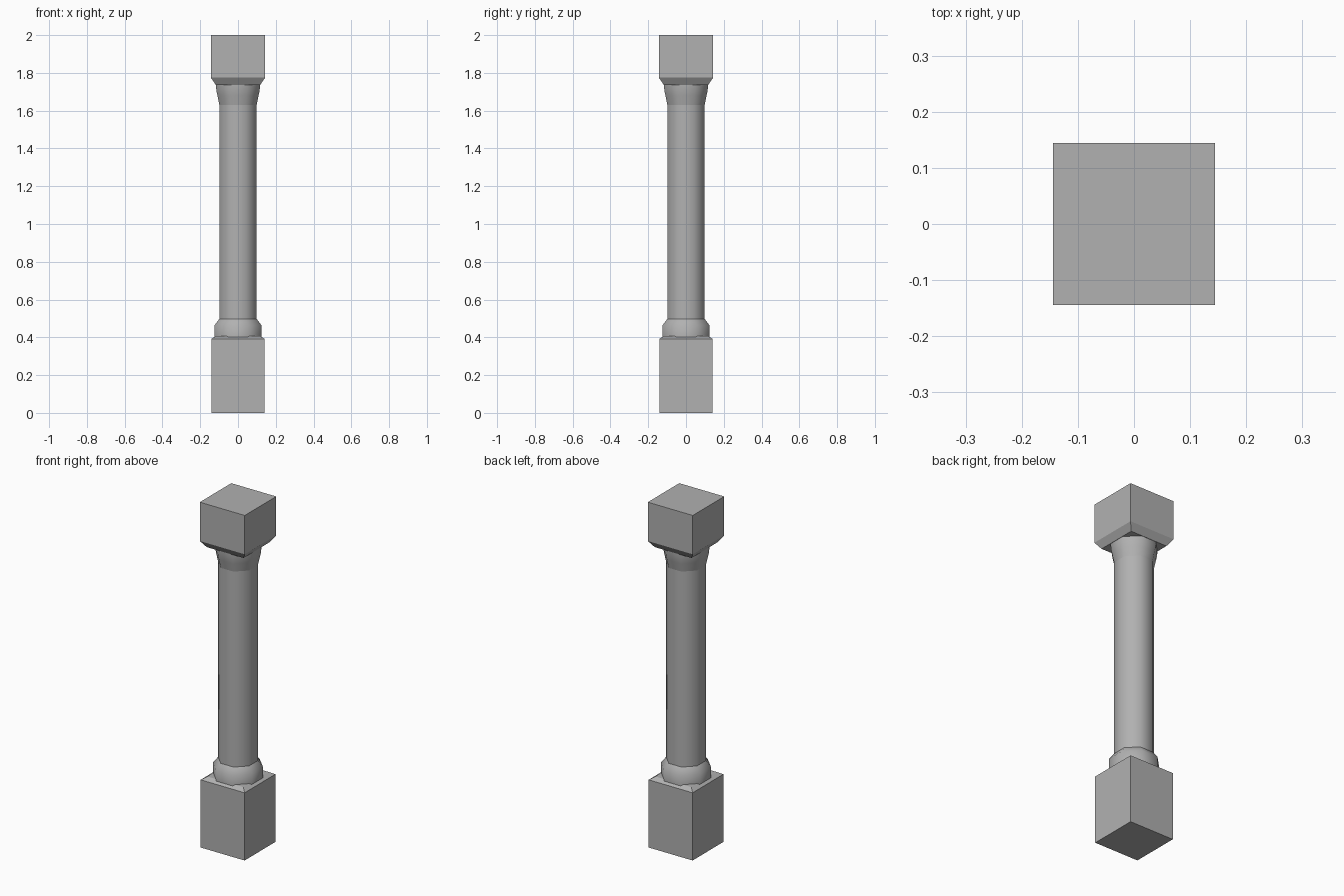
import bpy, bmesh, math

if "Cube" in bpy.data.objects:
    bpy.data.objects.remove(bpy.data.objects["Cube"])

# Mid-dark grey stone
stone = bpy.data.materials.new("stone")
stone.diffuse_color = (0.44, 0.44, 0.44, 1)
stone.use_nodes = True
stone.node_tree.nodes["Principled BSDF"].inputs["Base Color"].default_value = stone.diffuse_color


def lathe(name, profile, sides, smooth):
    """Stack regular polygon rings; profile = (flat-to-centre distance, z)."""
    bm = bmesh.new()
    rings = []
    for apothem, z in profile:
        r = apothem / math.cos(math.pi / sides)
        angles = [2 * math.pi * (i + 0.5) / sides for i in range(sides)]
        rings.append([bm.verts.new((r * math.cos(a), r * math.sin(a), z)) for a in angles])
    for low, high in zip(rings, rings[1:]):
        for i in range(sides):
            j = (i + 1) % sides
            bm.faces.new((low[i], low[j], high[j], high[i]))
    bm.faces.new(rings[0][::-1])
    bm.faces.new(rings[-1])
    mesh = bpy.data.meshes.new(name)
    bm.to_mesh(mesh)
    bm.free()
    mesh.materials.append(stone)
    obj = bpy.data.objects.new(name, mesh)
    bpy.context.collection.objects.link(obj)
    if smooth:
        bpy.ops.object.select_all(action='DESELECT')
        obj.select_set(True)
        bpy.context.view_layer.objects.active = obj
        bpy.ops.object.shade_smooth_by_angle(angle=math.radians(50))
    return obj


# Square plinth with a shallow sloped top
lathe("base_block", [(0.141, 0), (0.141, 0.392), (0.115, 0.408)], 4, False)

# Octagonal collar at the foot of the shaft
lathe("base_collar", [(0.125, 0.4), (0.125, 0.462), (0.099, 0.498)], 8, True)

# Octagonal shaft
lathe("shaft", [(0.099, 0.496), (0.099, 1.632)], 8, True)

# Flared neck under the capital
lathe("neck", [(0.099, 1.63), (0.109, 1.68), (0.115, 1.71), (0.116, 1.738)], 8, True)

# Square capital with a sloped underside
lathe("capital_block", [(0.118, 1.737), (0.144, 1.775), (0.144, 2.0)], 4, False)
